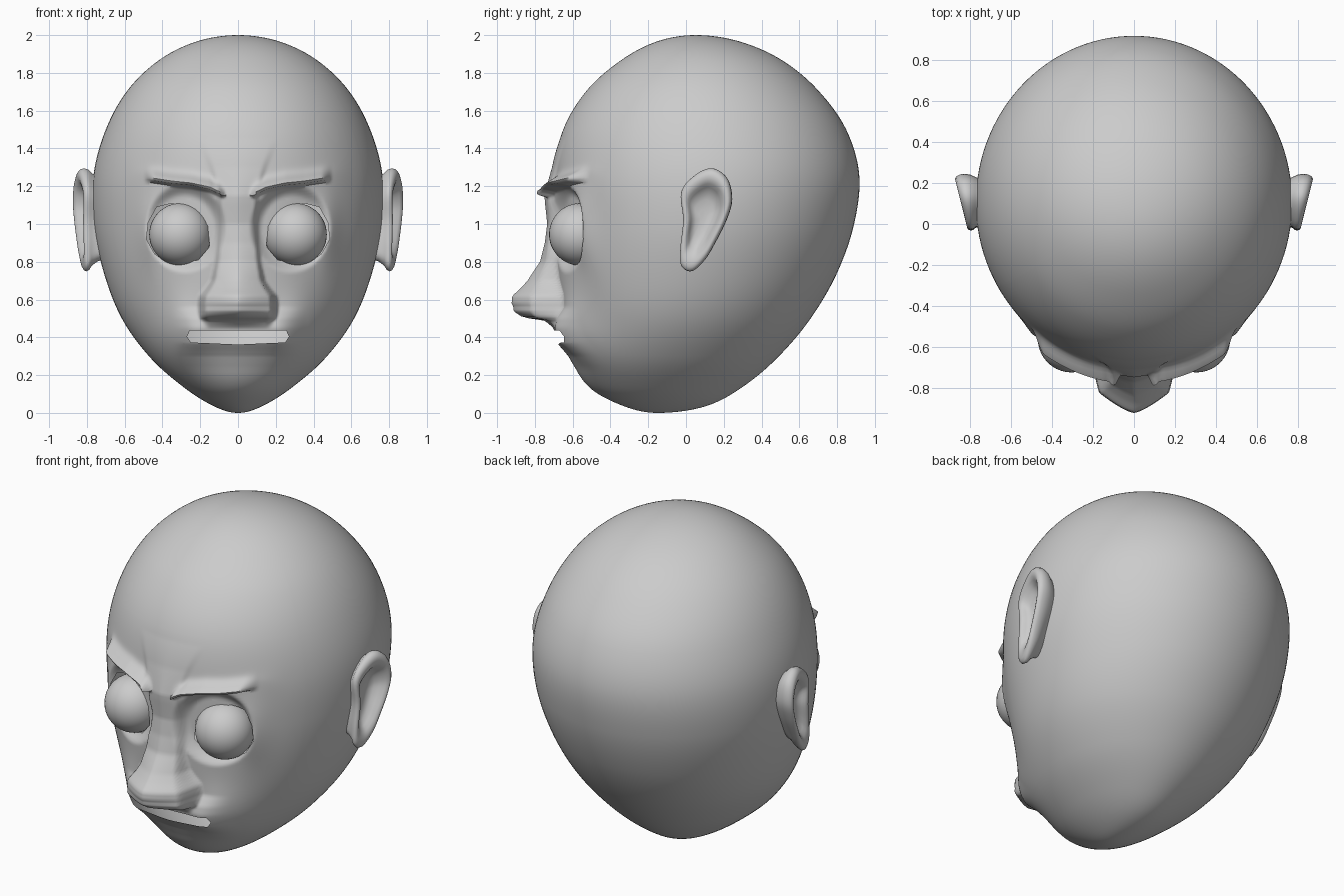
import bpy, bmesh, math
from mathutils import Vector

if "Cube" in bpy.data.objects:
    bpy.data.objects.remove(bpy.data.objects["Cube"])

grey = bpy.data.materials.new("light grey")
grey.diffuse_color = (0.6, 0.6, 0.6, 1)
grey.use_nodes = True
grey.node_tree.nodes["Principled BSDF"].inputs["Base Color"].default_value = grey.diffuse_color


def finish(bm, name, angle=45):
    me = bpy.data.meshes.new(name)
    bm.to_mesh(me)
    bm.free()
    ob = bpy.data.objects.new(name, me)
    bpy.context.collection.objects.link(ob)
    me.materials.append(grey)
    bpy.ops.object.select_all(action='DESELECT')
    ob.select_set(True)
    bpy.context.view_layer.objects.active = ob
    bpy.ops.object.shade_smooth_by_angle(angle=math.radians(angle))
    return ob


def catmull(p0, p1, p2, p3, t):
    return [0.5 * (2 * b + (c - a) * t + (2 * a - 5 * b + 4 * c - d) * t * t
                   + (3 * b - a - 3 * c + d) * t ** 3)
            for a, b, c, d in zip(p0, p1, p2, p3)]


def smooth(t):
    t = max(0.0, min(1.0, t))
    return t * t * (3 - 2 * t)


def bump(v, centre, width):
    return math.exp(-((v - centre) / width) ** 2)


def interp(keys, v):
    # keys sorted by first value; returns the remaining values
    if v <= keys[0][0]:
        return keys[0][1:]
    for k, n in zip(keys, keys[1:]):
        if v <= n[0]:
            t = (v - k[0]) / (n[0] - k[0])
            return [a + (b - a) * t for a, b in zip(k[1:], n[1:])]
    return keys[-1][1:]


# Head cross-sections every 15 degrees of latitude: half width, front y, back y
SECTIONS = [
    (0, -.15, -.15), (.125, -.325, .10), (.285, -.51, .295), (.465, -.61, .485),
    (.615, -.655, .66), (.71, -.688, .80), (.765, -.70, .89), (.765, -.70, .917),
    (.70, -.65, .848), (.585, -.525, .70), (.42, -.345, .51), (.22, -.155, .285),
    (0, .05, .05)]
# Nose: height, projection, half width
NOSE = [(.45, 0, .16), (.488, .05, .17), (.505, .17, .185), (.54, .24, .19),
        (.58, .255, .19), (.62, .245, .185), (.66, .195, .155), (.7, .155, .13),
        (.8, .08, .11), (.9, .05, .1), (1.0, .035, .095), (1.15, .045, .1),
        (1.3, .015, .14), (1.45, 0, .2)]
# Lips: height, projection.  Brow: x, height
LIPS = [(.24, 0), (.3, .01), (.33, .025), (.37, .05), (.45, .055), (.5, .04), (.56, 0)]
BROW = [(.08, 1.155), (.15, 1.188), (.25, 1.21), (.35, 1.22), (.48, 1.24)]


def relief(x, z):
    """How far the face stands out (towards -y) from the plain egg."""
    x = abs(x)
    # nose
    h, w = interp(NOSE, z)
    u = x / w
    d = h * (1 - .38 * min(u, 1.2) ** 1.3) * smooth((1.15 - u) / .27)
    # lips, full cheeks beside the mouth, outer eye rim
    d += interp(LIPS, z)[0] * smooth((.37 - x) / .17)
    d += .055 * bump(x, .3, .13) * bump(z, .43, .17)
    d += .035 * bump(x, .47, .07) * bump(z, .96, .17)
    # brow ridge with a sharp underside
    dz = z - interp(BROW, x)[0]
    side = smooth((x - .06) / (.04 + max(0, dz))) * smooth((.50 - x) / .06)
    fall = bump(dz, 0, .04) if dz > 0 else smooth(1 + dz / .02)
    d += .08 * side * fall
    # eye hollow
    r2 = ((x - .28) / .22) ** 2 + ((z - .98) / .24) ** 2
    if r2 < 1:
        d -= .05 * smooth(1.8 * (1 - r2))
    return d


# Head shell
S = SECTIONS
cap = lambda e, n: (-n[0], 2 * e[1] - n[1], 2 * e[2] - n[2])
P = [cap(S[0], S[1])] + S + [cap(S[-1], S[-2])]
rows = []
for i in range(1, len(S)):
    n = 20 if 3 < i < 9 else 9
    for k in range(n):
        z = 1 - math.cos(math.radians(15 * (i - 1 + k / n)))
        rows.append([z] + catmull(P[i - 1], P[i], P[i + 1], P[i + 2], k / n))
rows = rows[1:]
F, B = 150, 80
angles = [math.radians(-60 + 120 * i / F) for i in range(F)]
angles += [math.radians(60 + 240 * i / B) for i in range(B)]

bm = bmesh.new()
rings = []
for z, a, f, b in rows:
    ring = []
    for t in angles:
        x = a * math.sin(t)
        y = (f + b) / 2 - (b - f) / 2 * math.cos(t)
        zz = z
        if math.cos(t) > 0:
            # bend the rows to follow the brow line
            shift = interp(BROW, abs(x))[0] - 1.2
            zz += shift * bump(z, 1.2, .09) * smooth((.62 - abs(x)) / .12)
            y -= relief(x, zz)
        ring.append(bm.verts.new((x, y, zz)))
    rings.append(ring)
N = len(angles)
for lo, hi in zip(rings, rings[1:]):
    for i in range(N):
        j = (i + 1) % N
        bm.faces.new((lo[i], lo[j], hi[j], hi[i]))
for y, z, ring in ((S[0][1], 0, rings[0]), (S[-1][1], 2, rings[-1])):
    pole = bm.verts.new((0, y, z))
    for i in range(N):
        bm.faces.new((pole, ring[i], ring[(i + 1) % N]))
bmesh.ops.recalc_face_normals(bm, faces=bm.faces)


def cut_hole(bm, pts):
    """Cut a convex outline (x, z) through the front of the shell."""
    cx = sum(p[0] for p in pts) / len(pts)
    cz = sum(p[1] for p in pts) / len(pts)
    pts = sorted(pts, key=lambda p: math.atan2(p[1] - cz, p[0] - cx))
    xs, zs = [p[0] for p in pts], [p[1] for p in pts]
    planes = []
    for p, q in zip(pts, pts[1:] + pts[:1]):
        planes.append((Vector((p[0], 0, p[1])), Vector((q[1] - p[1], 0, p[0] - q[0])).normalized()))
    for co, no in planes:
        near = []
        for f in bm.faces:
            c = f.calc_center_median()
            if c.y < -.2 and min(xs) - .02 < c.x < max(xs) + .02 and min(zs) - .02 < c.z < max(zs) + .02:
                near.append(f)
        geom = set(near)
        for f in near:
            geom.update(f.verts)
            geom.update(f.edges)
        bmesh.ops.bisect_plane(bm, geom=list(geom), dist=1e-5, plane_co=co, plane_no=no)
    inside = []
    for f in bm.faces:
        c = f.calc_center_median()
        if c.y < -.2 and all((c - co).dot(no) < 0 for co, no in planes):
            inside.append(f)
    bmesh.ops.delete(bm, geom=inside, context='FACES')


EYE = [(.43, 1.09), (.35, 1.11), (.22, 1.07), (.16, .99), (.15, .88), (.21, .81),
       (.29, .795), (.37, .798), (.44, .84), (.485, .92), (.475, 1.01)]
for s in (1, -1):
    cut_hole(bm, [(s * x, z) for x, z in EYE])
cut_hole(bm, [(s * x, z) for s in (1, -1) for x, z in ((.25, .373), (.27, .405), (.255, .436))]
         + [(0, .362)])
finish(bm, "head", 50)

# Eyeballs
for s, side in ((1, "left"), (-1, "right")):
    bm = bmesh.new()
    bmesh.ops.create_uvsphere(bm, u_segments=40, v_segments=24, radius=.165)
    bmesh.ops.translate(bm, verts=bm.verts, vec=(s * .305, -.56, .945))
    finish(bm, side + "_eyeball")

# Ears: rings of one outline (y, z), scaled inwards and lifted off the head
OUT = [(-.025, 1.17), (.05, 1.26), (.14, 1.295), (.22, 1.24), (.245, 1.13), (.215, 1.02),
       (.155, .9), (.1, .81), (.03, .75), (-.025, .78), (-.03, .87), (-.015, 1.02)]
M = len(OUT)
outline = [catmull(OUT[i - 1], OUT[i], OUT[(i + 1) % M], OUT[(i + 2) % M], k / 5)
           for i in range(M) for k in range(5)]
EAR = [(.15, .0), (.35, .005), (.5, .02), (.6, .045), (.68, .07), (.76, .083), (.84, .087),
       (.92, .082), (.98, .066), (1, .045), (.97, .02), (.9, 0), (.82, -.03), (.75, -.09)]
for s, side in ((1, "left"), (-1, "right")):
    bm = bmesh.new()
    rings = []
    for sc, h in EAR:
        ring = []
        for y, z in outline:
            py, pz = .09 + (y - .09) * sc, 1.04 + (z - 1.04) * sc
            lift = .55 + 2.4 * y
            x = .775 + (h * lift if h > 0 else h)
            ring.append(bm.verts.new((s * x, py, pz)))
        rings.append(ring)
    L = len(outline)
    for p, q in zip(rings, rings[1:]):
        for i in range(L):
            bm.faces.new((p[i], p[(i + 1) % L], q[(i + 1) % L], q[i]))
    bm.faces.new(rings[0])
    bm.faces.new(rings[-1])
    bmesh.ops.recalc_face_normals(bm, faces=bm.faces)
    finish(bm, side + "_ear", 60)
